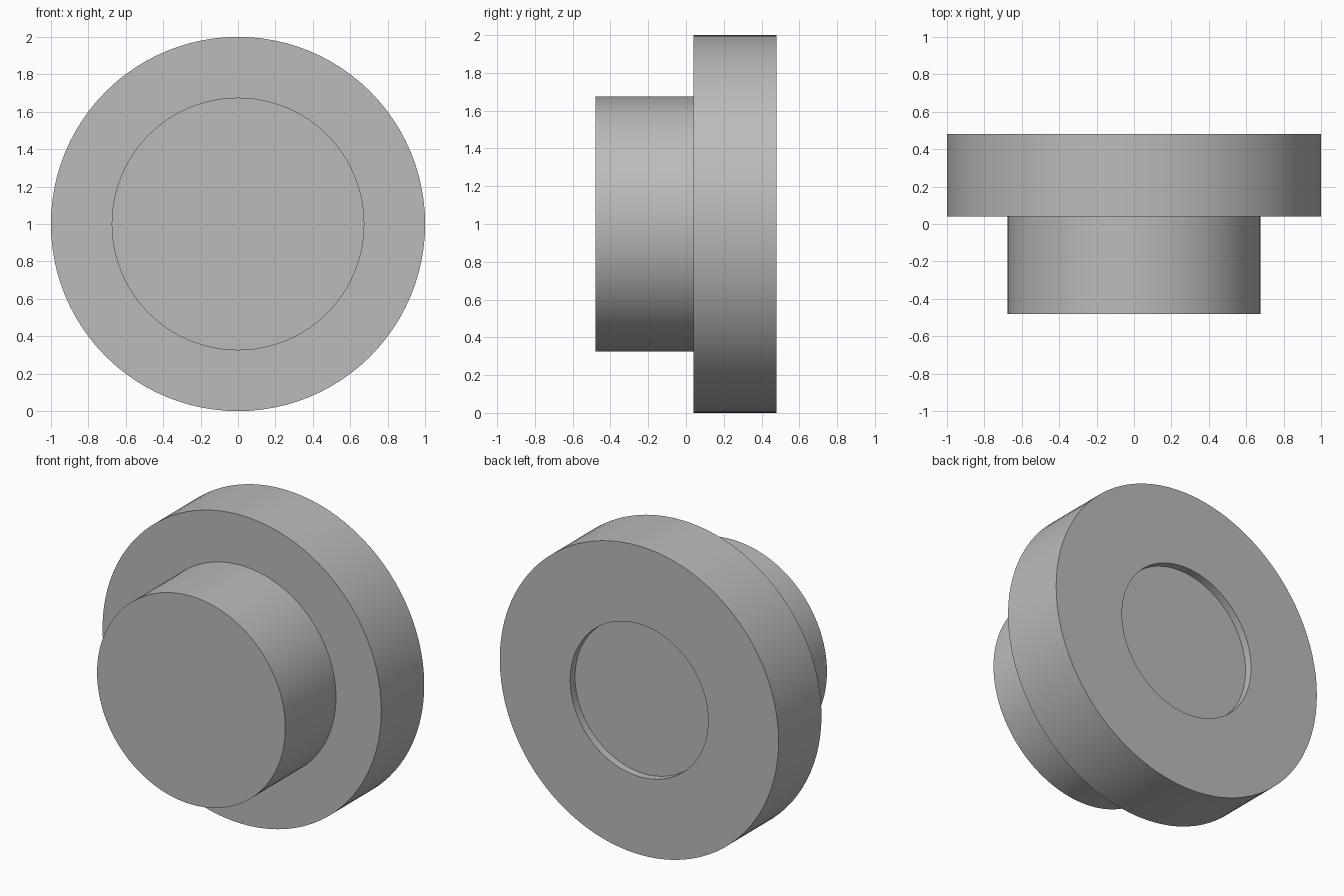
import bpy, bmesh, math

if "Cube" in bpy.data.objects:
    bpy.data.objects.remove(bpy.data.objects["Cube"])

SEGMENTS = 96

grey = bpy.data.materials.new("plain grey")
grey.diffuse_color = (0.5, 0.5, 0.5, 1)
grey.use_nodes = True
grey.node_tree.nodes["Principled BSDF"].inputs["Base Color"].default_value = grey.diffuse_color


def lathe(name, profile, centre_z):
    """Spin a (radius, y) profile around the front-to-back axis."""
    bm = bmesh.new()
    verts = [bm.verts.new((r, y, centre_z)) for r, y in profile]
    edges = [bm.edges.new(pair) for pair in zip(verts, verts[1:])]
    bmesh.ops.spin(bm, geom=verts + edges, cent=(0, 0, centre_z),
                   axis=(0, 1, 0), angle=math.tau, steps=SEGMENTS)
    bmesh.ops.remove_doubles(bm, verts=bm.verts, dist=1e-4)
    bmesh.ops.recalc_face_normals(bm, faces=bm.faces)
    mesh = bpy.data.meshes.new(name)
    bm.to_mesh(mesh)
    bm.free()
    mesh.materials.append(grey)
    obj = bpy.data.objects.new(name, mesh)
    bpy.context.collection.objects.link(obj)
    bpy.ops.object.select_all(action='DESELECT')
    obj.select_set(True)
    bpy.context.view_layer.objects.active = obj
    bpy.ops.object.shade_smooth_by_angle(angle=math.radians(30))
    return obj


# Front boss, wide flange and shallow round recess in the back, in one turning
lathe("flanged_plug", [
    (0, -0.48), (0.675, -0.48), (0.675, 0.04),   # boss
    (1, 0.04), (1, 0.48),                        # flange
    (0.495, 0.48), (0.495, 0.43), (0, 0.43),     # back recess
], 1)
